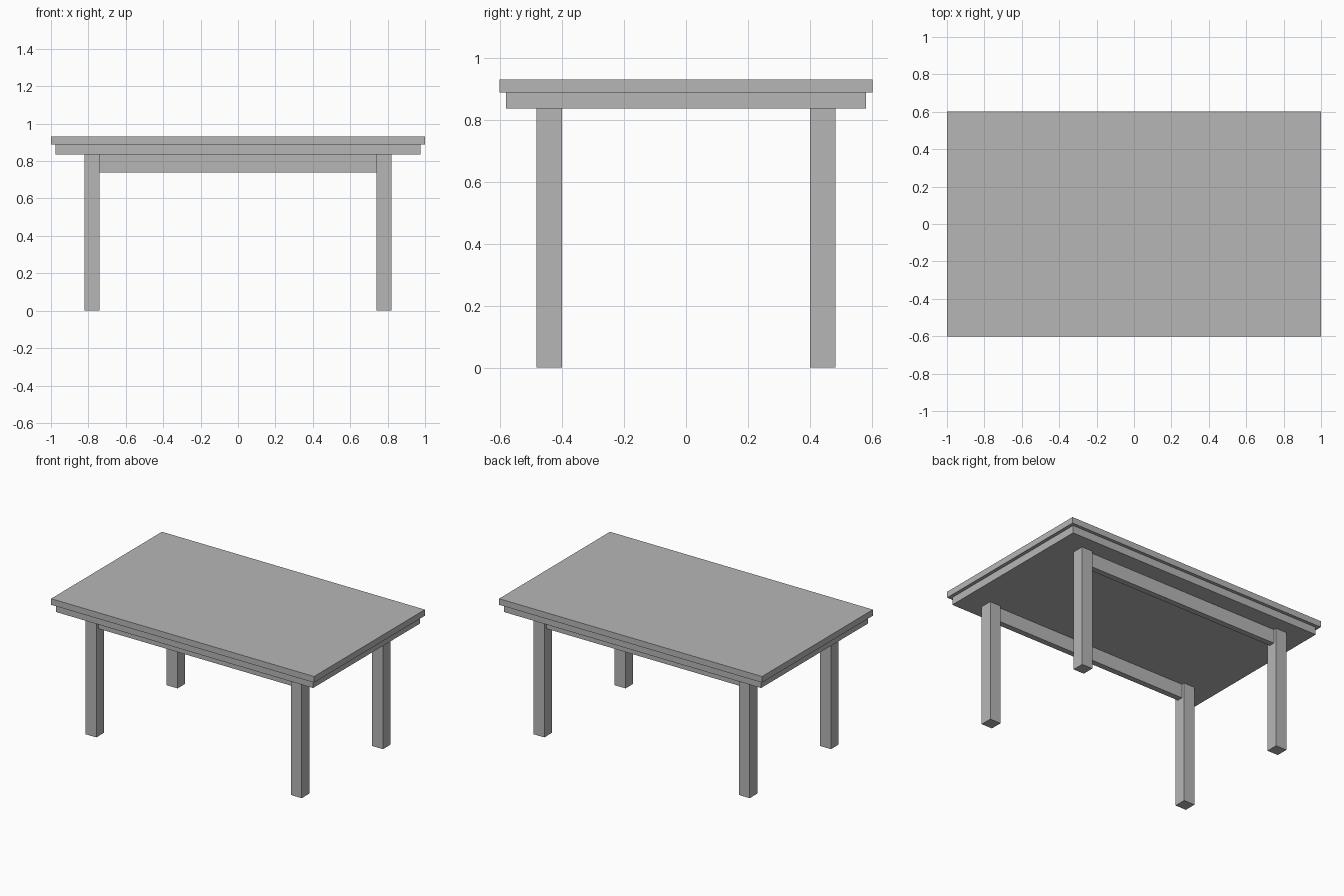
import bpy

cube = bpy.data.objects.get("Cube")
if cube:
    bpy.data.objects.remove(cube, do_unlink=True)

GREY = (0.47, 0.47, 0.47, 1.0)
grey = bpy.data.materials.new("plain_grey")
grey.use_nodes = True
grey.diffuse_color = GREY
for node in grey.node_tree.nodes:
    if node.type == 'BSDF_PRINCIPLED':
        node.inputs["Base Color"].default_value = GREY


def box(name, low, high):
    """Box spanning two opposite corners."""
    centre = [(a + b) / 2 for a, b in zip(low, high)]
    bpy.ops.mesh.primitive_cube_add(size=1, location=centre)
    obj = bpy.context.object
    obj.name = name
    obj.scale = [b - a for a, b in zip(low, high)]
    bpy.ops.object.transform_apply(location=False, rotation=False, scale=True)
    obj.data.materials.append(grey)
    return obj


TOP, STEP, UNDER, RAIL = 0.93, 0.888, 0.836, 0.74
LEG_X, LEG_Y, LEG_HALF = 0.781, 0.441, 0.041

# Stepped table top
box("table_top", (-1, -0.602, STEP), (1, 0.602, TOP))
box("under_top", (-0.977, -0.58, UNDER), (0.977, 0.58, STEP))

for y_name, sy in (("front", -1), ("back", 1)):
    y = sy * LEG_Y
    # Square legs
    for x_name, sx in (("right", -1), ("left", 1)):
        x = sx * LEG_X
        box(f"{y_name}_{x_name}_leg",
            (x - LEG_HALF, y - LEG_HALF, 0),
            (x + LEG_HALF, y + LEG_HALF, UNDER))
    # Long rail between the legs
    end = LEG_X - LEG_HALF
    box(f"{y_name}_rail", (-end, y - 0.02, RAIL), (end, y + 0.02, UNDER))
